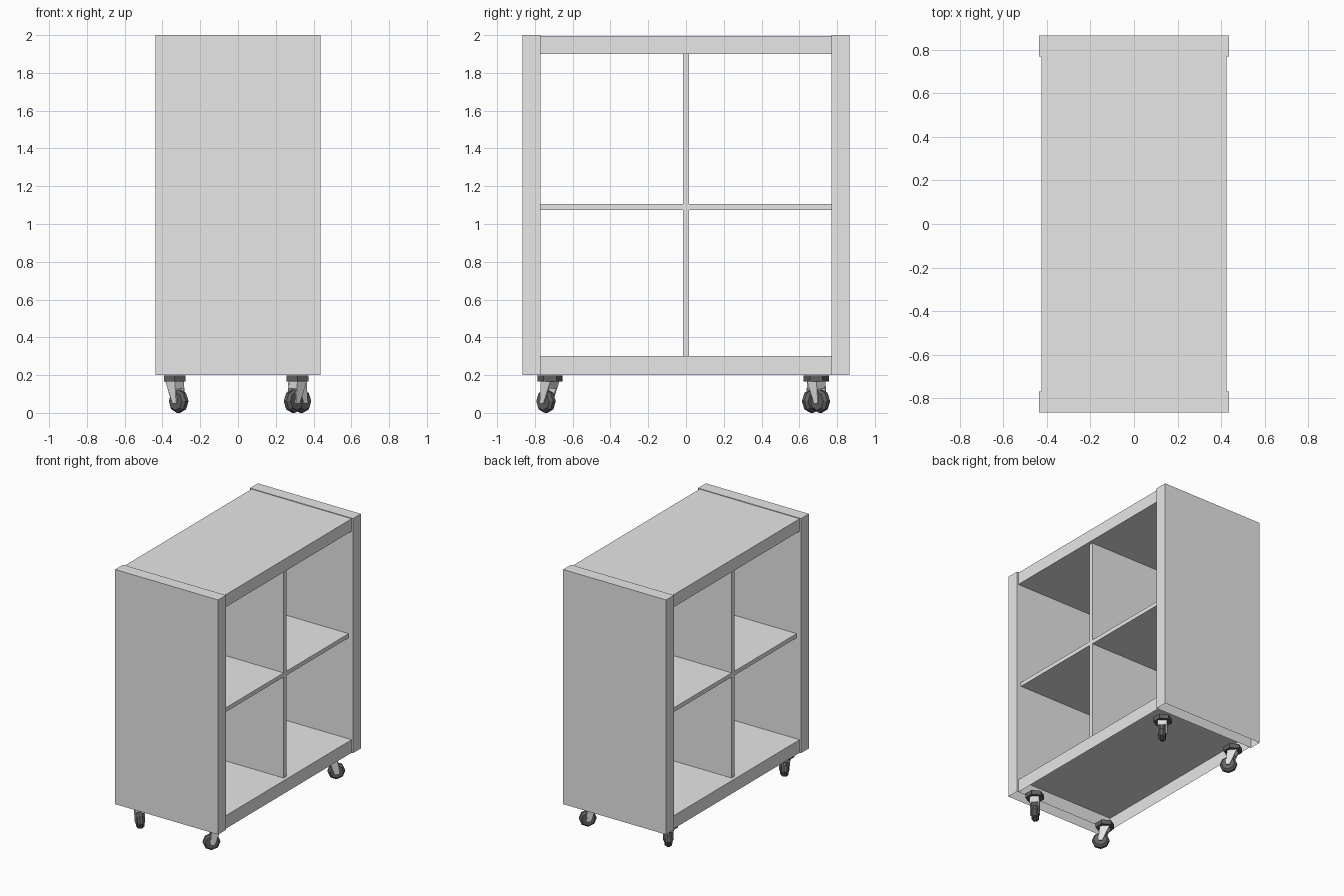
import bpy, bmesh, math
from mathutils import Matrix, Vector

cube = bpy.data.objects.get("Cube")
if cube:
    bpy.data.objects.remove(cube, do_unlink=True)


def material(name, value):
    m = bpy.data.materials.new(name)
    m.use_nodes = True
    color = (value, value, value, 1)
    m.diffuse_color = color
    m.node_tree.nodes["Principled BSDF"].inputs["Base Color"].default_value = color
    return m


board_grey = material("board grey", 0.8)
metal_grey = material("light metal", 0.75)
dark_grey = material("dark rubber", 0.12)


def finish(name, bm, mat):
    mesh = bpy.data.meshes.new(name)
    bm.to_mesh(mesh)
    bm.free()
    mesh.materials.append(mat)
    obj = bpy.data.objects.new(name, mesh)
    bpy.context.collection.objects.link(obj)
    return obj


def box(name, low, high, open_bottom=False):
    low, high = Vector(low), Vector(high)
    bm = bmesh.new()
    bmesh.ops.create_cube(bm, size=1)
    bmesh.ops.scale(bm, vec=high - low, verts=bm.verts)
    bmesh.ops.translate(bm, vec=(low + high) / 2, verts=bm.verts)
    if open_bottom:
        under = [f for f in bm.faces if f.normal.z < -0.9]
        bmesh.ops.delete(bm, geom=under, context='FACES_ONLY')
    return finish(name, bm, board_grey)


# Cabinet: end panels and base are hollow from below
for label, s in (("front", -1), ("back", 1)):
    ys = sorted((s * 0.77, s * 0.865))
    box(label + "_panel", (-0.437, ys[0], 0.2), (0.437, ys[1], 2), True)
box("top_board", (-0.425, -0.77, 1.9), (0.425, 0.77, 1.995))
box("base_board", (-0.425, -0.77, 0.2), (0.425, 0.77, 0.3), True)
box("middle_shelf", (-0.4, -0.77, 1.075), (0.4, 0.77, 1.107))
box("upper_divider", (-0.4, -0.017, 1.107), (0.4, 0.017, 1.9))
box("lower_divider", (-0.4, -0.017, 0.3), (0.4, 0.017, 1.075))


def extrude_profile(bm, points, y0, y1):
    """Prism from an x-z outline, extruded along y."""
    face = bm.faces.new([bm.verts.new((x, y0, z)) for x, z in points])
    out = bmesh.ops.extrude_face_region(bm, geom=[face])
    moved = [v for v in out["geom"] if isinstance(v, bmesh.types.BMVert)]
    bmesh.ops.translate(bm, vec=(0, y1 - y0, 0), verts=moved)


def caster(name, x, y, angle):
    place = Matrix.Translation((x, y, 0)) @ Matrix.Rotation(math.radians(angle), 4, 'Z')
    trail = 0.03

    # Six-sided mounting plate
    bm = bmesh.new()
    bmesh.ops.create_cone(bm, cap_ends=True, segments=6, radius1=0.067,
                          radius2=0.067, depth=0.034,
                          matrix=Matrix.Translation((x, y, 0.182)))
    finish(name + "_plate", bm, dark_grey)

    # Fork with two tapered cheeks and a bridge
    bm = bmesh.new()
    cheek = [(-0.035, 0.165), (0.035, 0.165), (trail + 0.014, 0.05), (trail - 0.014, 0.05)]
    for s in (-1, 1):
        extrude_profile(bm, cheek, s * 0.026, s * 0.034)
    bridge = [(-0.035, 0.165), (0.035, 0.165), (0.037, 0.128), (-0.018, 0.128)]
    extrude_profile(bm, bridge, -0.026, 0.026)
    bmesh.ops.recalc_face_normals(bm, faces=bm.faces)
    bm.transform(place)
    finish(name + "_fork", bm, metal_grey)

    # Eight-sided wheel with chamfered rim
    bm = bmesh.new()
    rings = []
    for offset, radius in ((-0.025, 0.048), (-0.01, 0.062), (0.01, 0.062), (0.025, 0.048)):
        ring = []
        for i in range(8):
            a = math.tau * i / 8
            ring.append(bm.verts.new((trail + radius * math.cos(a), offset,
                                      0.062 + radius * math.sin(a))))
        rings.append(ring)
    for a, b in zip(rings, rings[1:]):
        for i in range(8):
            j = (i + 1) % 8
            bm.faces.new((a[i], a[j], b[j], b[i]))
    bm.faces.new(rings[0])
    bm.faces.new(rings[-1])
    bmesh.ops.recalc_face_normals(bm, faces=bm.faces)
    bm.transform(place)
    finish(name + "_wheel", bm, dark_grey)


# Swivel casters, each turned its own way
caster("front_left_caster", 0.315, -0.72, 225)
caster("front_right_caster", -0.335, -0.72, -45)
caster("back_left_caster", 0.315, 0.69, 45)
caster("back_right_caster", -0.335, 0.69, -50)
